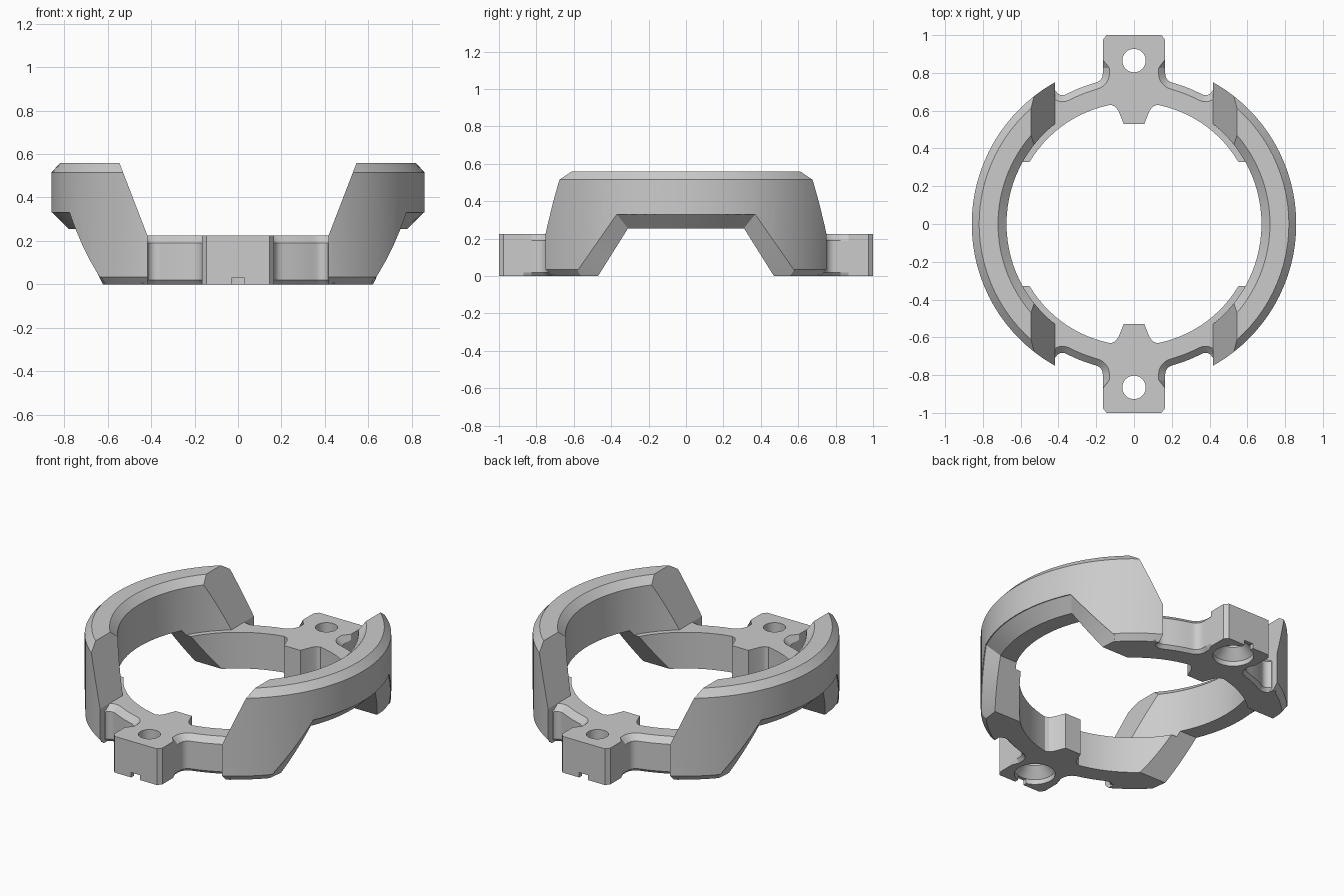
import bpy, bmesh
from math import sin, cos, radians, sqrt, hypot

if "Cube" in bpy.data.objects:
    bpy.data.objects.remove(bpy.data.objects["Cube"])


def make_object(name, verts, faces):
    me = bpy.data.meshes.new(name)
    me.from_pydata(verts, [], faces)
    bm = bmesh.new()
    bm.from_mesh(me)
    bmesh.ops.recalc_face_normals(bm, faces=bm.faces)
    bm.to_mesh(me)
    bm.free()
    ob = bpy.data.objects.new(name, me)
    bpy.context.collection.objects.link(ob)
    return ob


def loft(name, loops, closed=False):
    """Skin equal-length loops; cap the ends, or join last to first."""
    n, m = len(loops[0]), len(loops)
    verts = [v for lp in loops for v in lp]
    faces = [(a * n + i, a * n + (i + 1) % n, (a + 1) % m * n + (i + 1) % n, (a + 1) % m * n + i)
             for a in range(m if closed else m - 1) for i in range(n)]
    if not closed:
        faces += [tuple(range(n))[::-1], tuple(range((m - 1) * n, m * n))]
    return make_object(name, verts, faces)


def boolean(target, tool, op='DIFFERENCE'):
    mod = target.modifiers.new(op, 'BOOLEAN')
    mod.operation, mod.object, mod.solver = op, tool, 'EXACT'
    bpy.context.view_layer.objects.active = target
    bpy.ops.object.modifier_apply(modifier=mod.name)
    bpy.data.objects.remove(tool, do_unlink=True)


def arc(cx, cy, r, a0, a1, n):
    return [(cx + r * cos(radians(a0 + (a1 - a0) * i / n)),
             cy + r * sin(radians(a0 + (a1 - a0) * i / n))) for i in range(n + 1)]


# Tall ring, revolved from its cross-section
SECTION = [(.675, 0), (.675, .515), (.72, .558), (.82, .558), (.859, .515), (.859, .035), (.83, 0)]
SEG = 96
ring = loft("clamp_ring", [[(r * cos(radians(360 * s / SEG)), r * sin(radians(360 * s / SEG)), z)
                            for r, z in SECTION] for s in range(SEG)], closed=True)

# Slanted gap at front and back leaves two side arms
GAP = [(-.417, -.2), (.417, -.2), (.417, .225), (.735, 1.05), (-.735, 1.05), (-.417, .225)]
boolean(ring, loft("gap_cutter", [[(x, y, z) for x, z in GAP] for y in (-1.2, 1.2)]))

# Half outline of a neck with its screw tab and inner tongue
plain_tip = [(0, 1), (.145, 1), (.165, .975), (.165, .87)]
neck = ([(.165, .825)] + arc(.215, .797, .05, 180, 254.9, 6)
        + arc(0, 0, .775, 73.5, 64, 5) + arc(.378, .722, .04, 243, 335, 6))
inside_arm = [(.44, .712), (.475, .655)] + arc(0, 0, .80, 52, 20, 8)
inner = arc(0, 0, .643, 20, 79, 16) + [(.1, .622), (.083, .60), (.055, .53), (0, .53)]
half = plain_tip + neck + inside_arm + inner
first, last = len(plain_tip), len(plain_tip) + len(neck)


def neck_level(z, inset, sign):
    """Outline at one height; only the neck edge is inset for its chamfer."""
    pts = []
    for i, (x, y) in enumerate(half):
        if first <= i < last and inset:
            (ax, ay), (bx, by) = half[i - 1], half[i + 1]
            dx, dy = bx - ax, by - ay
            ln = hypot(dx, dy)
            x, y = x + inset * dy / ln, y - inset * dx / ln
        pts.append((x, y))
    mirrored = [(-x, y) for x, y in pts[1:-1]][::-1]
    return [(x * sign, y * sign, z) for x, y in pts + mirrored]


for sign in (1, -1):
    base = loft("neck", [neck_level(z, d, sign) for z, d in
                         ((0, .018), (.02, 0), (.19, 0), (.224, .035))])
    boolean(ring, base, 'UNION')


# Undercuts below the side arms, flared towards the outside
def trapezoid(y_top, z_top, y_bot):
    y_low = y_bot + (y_bot - y_top) / z_top * .1
    side = [(y_low + (y_top - y_low) * i / 6, -.1 + (z_top + .1) * i / 6) for i in range(7)]
    top = [(y_top * (1 - i / 6), z_top) for i in range(1, 12)]
    return side + top + [(-y, z) for y, z in side[::-1]]


small, large = trapezoid(.31, .255, .47), trapezoid(.37, .33, .60)
for sign in (1, -1):
    loops = [[(.3 * sign, y, z) for y, z in small],
             [(sign * sqrt(.78 ** 2 - y * y), y, z) for y, z in small],
             [(sign * sqrt(.854 ** 2 - y * y), y, z) for y, z in large],
             [(1.1 * sign, y, z) for y, z in large]]
    boolean(ring, loft("undercut_cutter", loops))

# Countersunk screw holes and small notches in the tabs
for sign in (1, -1):
    hole = [[(x, y, z) for x, y in arc(0, .865 * sign, r, 0, 348.75, 31)]
            for z, r in ((-.05, .115), (.03, .115), (.09, .062), (.3, .062))]
    boolean(ring, loft("screw_cutter", hole))
    notch = [[(x, y * sign, z) for x, z in ((-.03, -.05), (.03, -.05), (.03, .03), (-.03, .03))]
             for y in (.88, 1.1)]
    boolean(ring, loft("notch_cutter", notch))

# Smooth curved walls, crisp edges
bpy.ops.object.select_all(action='DESELECT')
ring.select_set(True)
bpy.context.view_layer.objects.active = ring
bpy.ops.object.shade_smooth_by_angle(angle=radians(20))
